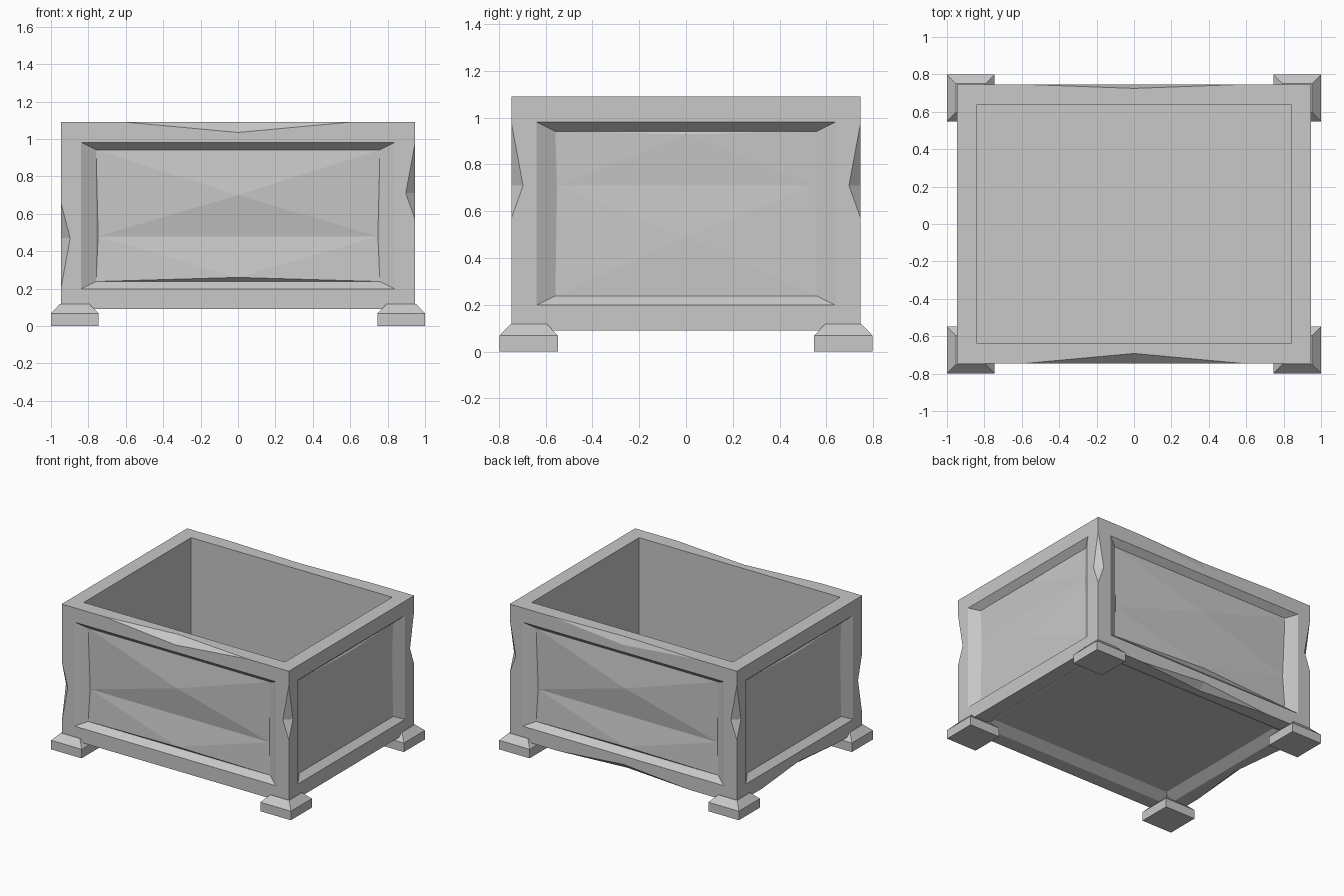
import bpy, bmesh
from mathutils import Vector

cube = bpy.data.objects.get("Cube")
if cube:
    bpy.data.objects.remove(cube, do_unlink=True)

stone = bpy.data.materials.new("grey stone")
stone.use_nodes = True
GREY = (0.58, 0.58, 0.58, 1)
stone.diffuse_color = GREY
stone.node_tree.nodes["Principled BSDF"].inputs["Base Color"].default_value = GREY

HX, HY, Z0, Z1 = 0.947, 0.747, 0.09, 1.09
RIM = 0.108


def make_object(name, bm):
    mesh = bpy.data.meshes.new(name)
    bmesh.ops.recalc_face_normals(bm, faces=bm.faces)
    bm.to_mesh(mesh)
    bm.free()
    mesh.materials.append(stone)
    ob = bpy.data.objects.new(name, mesh)
    bpy.context.collection.objects.link(ob)
    return ob


def box(bm, low, high):
    low, high = Vector(low), Vector(high)
    for v in bmesh.ops.create_cube(bm, size=1)["verts"]:
        v.co = (low + high) / 2 + v.co * (high - low)


def inset(bm, face, width, depth=0):
    """Inset a face by an even width, then move it along its normal."""
    shift = face.normal * depth
    bmesh.ops.inset_individual(bm, faces=[face], thickness=width, use_even_offset=True)
    for v in face.verts:
        v.co += shift


def worn_panel(bm, face, crease, reach, bulge, hollow):
    """Recess a side face and give its floor a shallow diamond dent."""
    n = face.normal.copy()
    across = Vector((0, 0, 1)).cross(n)
    inset(bm, face, RIM)
    inset(bm, face, 0.04, -0.045)
    corners = {}
    for v in face.verts:
        on_right = v.co.dot(across) > 0
        v.co += across * (-0.04 if on_right else 0.04)
        corners[on_right, v.co.z > 0.6] = v
    bl, br = corners[False, False], corners[True, False]
    tl, tr = corners[False, True], corners[True, True]
    half = br.co.dot(across)
    plane = br.co.dot(n)

    def point(u, z, out):
        return bm.verts.new(across * u + n * (plane + out) + Vector((0, 0, z)))

    left = point(-half * 0.985, crease, -hollow)
    right = point(half * 0.985, crease, -hollow)
    top = point(0, crease + reach, bulge)
    bottom = point(0, crease - reach, bulge)
    bm.faces.remove(face)
    for tri in ((left, right, top), (left, bottom, right), (bl, br, bottom),
                (br, right, bottom), (bl, bottom, left), (br, tr, right),
                (tr, top, right), (tr, tl, top), (tl, left, top), (tl, bl, left)):
        bm.faces.new(tri)


# Planter body: hollow top, recessed underside, four framed panels
bm = bmesh.new()
box(bm, (-HX, -HY, Z0), (HX, HY, Z1))
bm.normal_update()
for f in list(bm.faces):
    n = f.normal.copy()
    if n.z > 0.5:
        inset(bm, f, RIM)
        inset(bm, f, 0.0005, -0.89)
    elif n.z < -0.5:
        inset(bm, f, RIM)
        inset(bm, f, 0.07, -0.045)
    elif abs(n.y) > 0.5:
        worn_panel(bm, f, 0.48, 0.22, 0.025, 0.01)
    else:
        worn_panel(bm, f, 0.71, 0.22, 0.008, 0.004)
body = make_object("planter_body", bm)

# Chips along the edges: wedges cut from start to end, deepest at peak
cut = bmesh.new()


def chip(start, peak, end, in_a, in_b):
    start, peak, end = Vector(start), Vector(peak), Vector(end)
    p, q = peak + Vector(in_a), peak + Vector(in_b)
    mid = (p + q) / 2
    a, b, p, q = [cut.verts.new(mid + (c - mid) * 1.15) for c in (start, end, p, q)]
    for tri in ((a, p, q), (b, q, p), (a, b, p), (b, a, q)):
        cut.faces.new(tri)


# Upright corner edges
for sx, sy, low, peak, high in ((1, -1, 0.57, 0.71, 0.98), (1, 1, 0.57, 0.71, 0.98),
                                (-1, 1, 0.57, 0.71, 0.98), (-1, -1, 0.2, 0.47, 0.66)):
    x, y = sx * HX, sy * HY
    chip((x, y, low), (x, y, peak), (x, y, high), (-sx * 0.05, 0, 0), (0, -sy * 0.05, 0))
# Long rim and base edges
for sy, z, half, d_side, d_in in ((-1, Z1, 0.6, -0.055, 0.055), (1, Z1, 0.6, -0.055, 0.022),
                                  (1, Z0, 0.55, 0.045, 0.05)):
    y = sy * HY
    chip((-half, y, z), (0, y, z), (half, y, z), (0, 0, d_side), (0, -sy * d_in, 0))
# Short base edge
chip((-HX, -0.45, Z0), (-HX, 0, Z0), (-HX, 0.45, Z0), (0, 0, 0.04), (0.05, 0, 0))

cutter = make_object("edge_chip_cutter", cut)
cutter.hide_render = True
mod = body.modifiers.new("edge chips", "BOOLEAN")
mod.operation = "DIFFERENCE"
mod.solver = "EXACT"
mod.object = cutter
bpy.context.view_layer.objects.active = body
bpy.ops.object.modifier_apply(modifier=mod.name)
bpy.data.objects.remove(cutter, do_unlink=True)

# Feet: square blocks with a sloped upper part
for sx, side in ((1, "left"), (-1, "right")):
    for sy, end in ((-1, "front"), (1, "back")):
        bm = bmesh.new()
        centre = Vector((sx * 0.873, sy * 0.673, 0))
        size = Vector((0.127, 0.125, 0))
        box(bm, centre - size, centre + size + Vector((0, 0, 0.068)))
        bm.normal_update()
        top = max(bm.faces, key=lambda f: f.normal.z)
        inset(bm, top, 0.048, 0.05)
        make_object(f"{end}_{side}_foot", bm)
